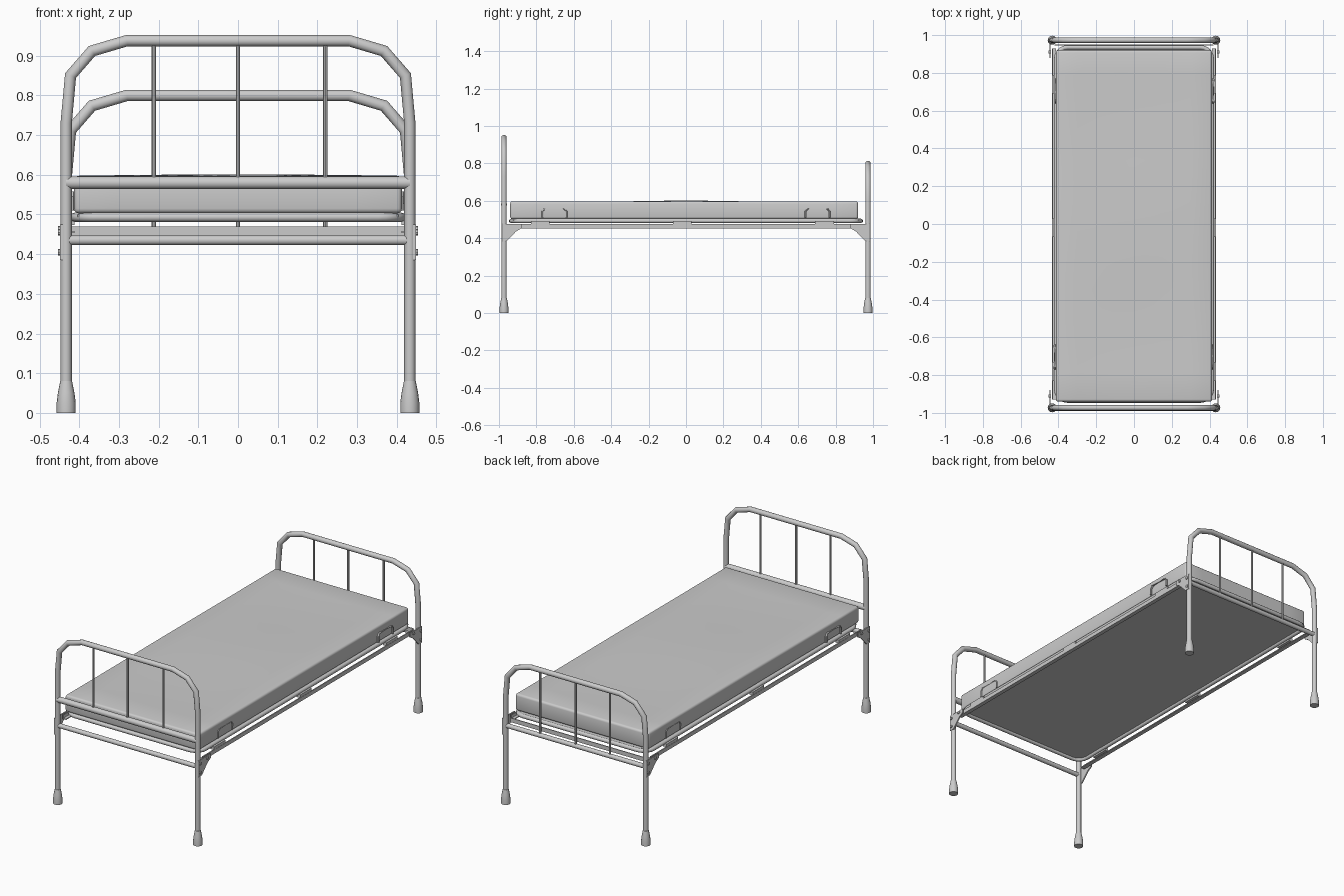
import bpy, bmesh, math
from mathutils import Vector

default = bpy.data.objects.get("Cube")
if default:
    bpy.data.objects.remove(default)

grey = bpy.data.materials.new("light grey")
grey.use_nodes = True
colour = (0.6, 0.6, 0.6, 1)
grey.diffuse_color = colour
grey.node_tree.nodes["Principled BSDF"].inputs["Base Color"].default_value = colour


def finish(name, bm, smooth=True):
    bmesh.ops.recalc_face_normals(bm, faces=bm.faces)
    mesh = bpy.data.meshes.new(name)
    bm.to_mesh(mesh)
    bm.free()
    mesh.materials.append(grey)
    obj = bpy.data.objects.new(name, mesh)
    bpy.context.collection.objects.link(obj)
    if smooth:
        bpy.ops.object.select_all(action='DESELECT')
        obj.select_set(True)
        bpy.context.view_layer.objects.active = obj
        bpy.ops.object.shade_smooth_by_angle(angle=math.radians(40))
    return obj


def tube(name, points, radius, closed=False, sides=12):
    """Sweep a mitred circle along a path."""
    pts = [Vector(p) for p in points]
    n = len(pts)
    bm = bmesh.new()
    first = (pts[1] - pts[0]).normalized()
    flat = Vector((0, 0, 1)) if abs(first.z) < 0.9 else Vector((0, 1, 0))
    if all(abs(p.y - pts[0].y) < 1e-6 for p in pts):
        flat = Vector((0, 1, 0))
    rings = []
    for i, p in enumerate(pts):
        before = pts[i] - pts[i - 1] if closed or i else first
        after = pts[(i + 1) % n] - p if closed or i < n - 1 else before
        a, b = before.normalized(), after.normalized()
        tangent = (a + b).normalized()
        side = tangent.cross(flat).normalized() / max(tangent.dot(a), 0.5)
        ring = []
        for k in range(sides):
            t = 2 * math.pi * k / sides
            ring.append(bm.verts.new(p + radius * (math.cos(t) * side + math.sin(t) * flat)))
        rings.append(ring)
    for i in range(n if closed else n - 1):
        r, s = rings[i], rings[(i + 1) % n]
        for k in range(sides):
            j = (k + 1) % sides
            bm.faces.new((r[k], r[j], s[j], s[k]))
    if not closed:
        bm.faces.new(rings[0])
        bm.faces.new(rings[-1])
    return finish(name, bm)


def box(name, low, high):
    bm = bmesh.new()
    bmesh.ops.create_cube(bm, size=1)
    for v in bm.verts:
        v.co = [(l + h) / 2 + c * (h - l) for l, h, c in zip(low, high, v.co)]
    return finish(name, bm, False)


def lathe(name, profile, x, y, sides=16):
    bm = bmesh.new()
    verts = [bm.verts.new((r, 0, z)) for r, z in profile]
    edges = [bm.edges.new(pair) for pair in zip(verts, verts[1:])]
    bmesh.ops.spin(bm, geom=verts + edges, axis=(0, 0, 1), cent=(0, 0, 0),
                   steps=sides, angle=2 * math.pi)
    bmesh.ops.remove_doubles(bm, verts=bm.verts, dist=1e-5)
    bmesh.ops.translate(bm, verts=bm.verts, vec=(x, y, 0))
    return finish(name, bm)


def rounded_rectangle(hx, hy, r, z, steps=5):
    path = []
    for corner, (sx, sy) in enumerate([(1, 1), (-1, 1), (-1, -1), (1, -1)]):
        for k in range(steps + 1):
            t = math.pi / 2 * (corner + k / steps)
            path.append((sx * (hx - r) + r * math.cos(t), sy * (hy - r) + r * math.sin(t), z))
    return path


# End frames: arched posts, rails and spindles
LEG_X, END_Y = 0.433, 0.973
foot_profile = [(0, 0), (0.024, 0), (0.024, 0.025), (0.021, 0.05), (0.015, 0.08), (0, 0.086)]
for label, y, drop, spindle_base in (("front", -END_Y, 0, 0.579), ("back", END_Y, 0.138, 0.435)):
    half = [(LEG_X, 0.02), (LEG_X, 0.73 - drop), (0.422, 0.85 - drop),
            (0.368, 0.912 - drop), (0.28, 0.938 - drop)]
    arch = half + [(-x, z) for x, z in reversed(half)]
    tube(label + "_arch", [(x, y, z) for x, z in arch], 0.0142)
    tube(label + "_low_rail", [(-LEG_X, y, 0.435), (LEG_X, y, 0.435)], 0.0125)
    for x in (-0.212, 0, 0.22):
        tube(label + "_spindle", [(x, y, spindle_base), (x, y, 0.938 - drop)], 0.0055, sides=8)
    for x in (-LEG_X, LEG_X):
        lathe(label + "_foot", foot_profile, x, y)
tube("front_upper_rail", [(-LEG_X, -END_Y, 0.58), (LEG_X, -END_Y, 0.58)], 0.016)

# Sprung base frame with its sheet
tube("base_frame", rounded_rectangle(0.412, 0.935, 0.06, 0.493), 0.0115, closed=True)
box("base_sheet", (-0.405, -0.925, 0.494), (0.405, 0.925, 0.5))
box("back_cross_strip", (-0.42, 0.945, 0.447), (0.42, 0.95, 0.47))

# Side rails, clips and corner brackets
for s, label in ((-1, "right"), (1, "left")):
    x = s * 0.432
    box(label + "_side_rail", (x - 0.003, -0.93, 0.453), (x + 0.003, 0.93, 0.475))
    inner = sorted((x, s * 0.412))
    box(label + "_side_flange", (inner[0], -0.93, 0.453), (inner[1], 0.93, 0.458))
    for y in (-0.78, -0.02, 0.74):
        clip = sorted((s * 0.412, s * 0.434))
        box(label + "_clip", (clip[0], y - 0.05, 0.473), (clip[1], y + 0.05, 0.491))
    for e in (-1, 1):
        bm = bmesh.new()
        outline = [(0.985, 0.475), (0.88, 0.475), (0.88, 0.453), (0.91, 0.435),
                   (0.958, 0.385), (0.985, 0.385)]
        face = bm.faces.new([bm.verts.new((s * 0.441, e * y, z)) for y, z in outline])
        out = bmesh.ops.extrude_face_region(bm, geom=[face])
        moved = [v for v in out["geom"] if isinstance(v, bmesh.types.BMVert)]
        bmesh.ops.translate(bm, verts=moved, vec=(s * 0.007, 0, 0))
        finish(label + "_bracket", bm, False)
        for y, z in ((0.972, 0.455), (0.972, 0.405), (0.91, 0.463)):
            tube(label + "_bolt", [(s * 0.44, e * y, z), (s * 0.453, e * y, z)], 0.008, sides=8)

# Mattress with rounded edges and a gentle crown
bm = bmesh.new()
bmesh.ops.create_cube(bm, size=1)
for v in bm.verts:
    v.co = (v.co.x * 0.826, v.co.y * 1.86 - 0.01, 0.55 + v.co.z * 0.094)
bmesh.ops.bevel(bm, geom=list(bm.edges), offset=0.012, segments=3, affect='EDGES', profile=0.5)
for axis, half, cuts in ((0, 0.4, 8), (1, 0.9, 16)):
    for i in range(1, cuts):
        co, no = Vector(), Vector()
        co[axis], no[axis] = half * (2 * i / cuts - 1), 1
        bmesh.ops.bisect_plane(bm, geom=bm.verts[:] + bm.edges[:] + bm.faces[:],
                               plane_co=co, plane_no=no)
for v in bm.verts:
    if v.co.z > 0.57:
        v.co.z += 0.004 * math.cos(v.co.x * 3.5) * math.cos(v.co.y * 5)
finish("mattress", bm)

# Mattress carry handles
for s in (-1, 1):
    for e in (-1, 1):
        x = s * (0.419 if s == e else 0.412)
        loop = [(0.64, 0.51), (0.64, 0.545), (0.652, 0.558), (0.755, 0.558),
                (0.767, 0.545), (0.767, 0.51)]
        tube("handle", [(x, e * y, z) for y, z in loop], 0.0055, sides=8)
